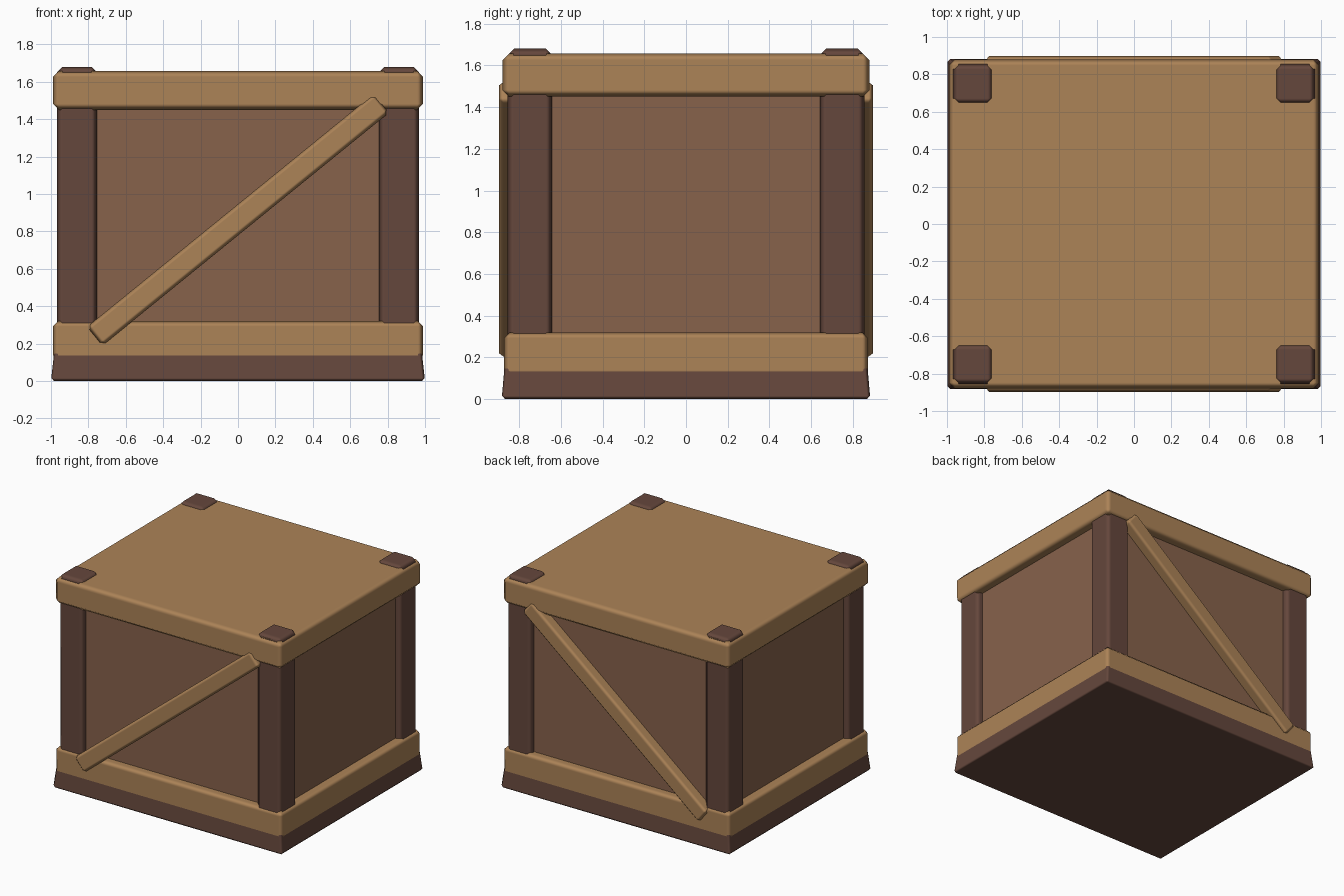
import bpy, bmesh, math
from mathutils import Matrix

if "Cube" in bpy.data.objects:
    bpy.data.objects.remove(bpy.data.objects["Cube"])


def material(name, rgb):
    """Flat colour given as 0-255 sRGB, stored as linear."""
    m = bpy.data.materials.new(name)
    lin = [((c / 255 + 0.055) / 1.055) ** 2.4 for c in rgb]
    m.diffuse_color = (*lin, 1)
    m.use_nodes = True
    m.node_tree.nodes["Principled BSDF"].inputs["Base Color"].default_value = m.diffuse_color
    return m


LIGHT = material("light wood", (172, 131, 87))
PANEL = material("panel wood", (135, 98, 75))
DARK = material("dark wood", (101, 71, 60))


def block(name, lo, hi, mat, bevel=0.0, taper=(1, 1), turn=None):
    """Box between two corners, optionally tapered at the top, turned and bevelled."""
    bm = bmesh.new()
    bmesh.ops.create_cube(bm, size=1)
    for v in bm.verts:
        v.co = [(h - l) * c for l, h, c in zip(lo, hi, v.co)]
        if v.co.z > 0:
            v.co.x *= taper[0]
            v.co.y *= taper[1]
    if turn:
        bm.transform(turn)
    me = bpy.data.meshes.new(name)
    bm.to_mesh(me)
    bm.free()
    me.materials.append(mat)
    ob = bpy.data.objects.new(name, me)
    ob.location = [(l + h) / 2 for l, h in zip(lo, hi)]
    bpy.context.collection.objects.link(ob)
    if bevel:
        me.shade_smooth()
        mod = ob.modifiers.new("soft edges", "BEVEL")
        mod.width = bevel
        mod.segments = 1
        mod.harden_normals = True
    return ob


# Flared plinth, lower rail and lid
block("plinth", (-1, -0.884, 0), (1, 0.884, 0.16), DARK, 0.016, (0.982, 0.984))
block("lower_rail", (-0.99, -0.873, 0.11), (0.99, 0.873, 0.32), LIGHT, 0.028)
block("lid", (-0.99, -0.88, 1.45), (0.99, 0.88, 1.658), LIGHT, 0.032)

# Recessed side panels
block("panels", (-0.92, -0.81, 0.2), (0.92, 0.81, 1.55), PANEL)

# Corner posts, poking through the lid
for sx, xs in ((-1, "left"), (1, "right")):
    for sy, ys in ((-1, "front"), (1, "back")):
        cx, cy = sx * 0.861, sy * 0.749
        block(f"post_{ys}_{xs}", (cx - 0.107, cy - 0.107, 0.2),
              (cx + 0.107, cy + 0.107, 1.68), DARK, 0.03)

# Diagonal braces on front and back
tilt = Matrix.Rotation(math.radians(-39.1), 4, "Y")
for sy, ys in ((-1, "front"), (1, "back")):
    cy = sy * 0.846
    block(f"brace_{ys}", (-0.987, cy - 0.051, 0.797),
          (0.987, cy + 0.051, 0.927), LIGHT, 0.022, turn=tilt)
